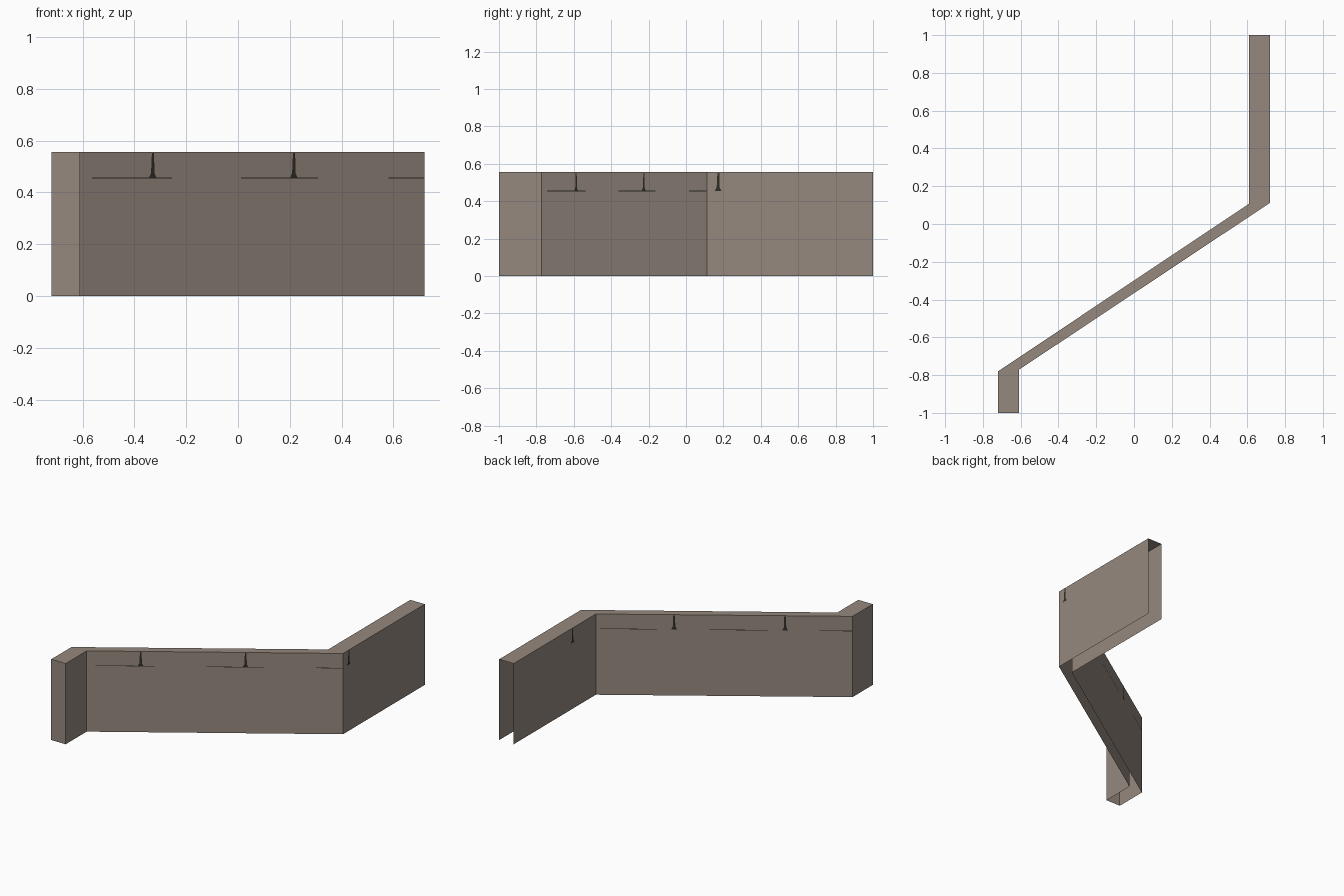
import bpy
from mathutils import Vector

if "Cube" in bpy.data.objects:
    bpy.data.objects.remove(bpy.data.objects["Cube"])

H = 0.555
LINE_Z = 0.455


def material(name, rgb):
    m = bpy.data.materials.new(name)
    m.diffuse_color = (*rgb, 1)
    m.use_nodes = True
    m.node_tree.nodes["Principled BSDF"].inputs["Base Color"].default_value = m.diffuse_color
    return m


stone = material("taupe stone", (0.30, 0.25, 0.21))
dark = material("dark brown", (0.03, 0.026, 0.02))


def mesh_object(name, verts, faces, mat):
    me = bpy.data.meshes.new(name)
    me.from_pydata(verts, [], faces)
    me.materials.append(mat)
    ob = bpy.data.objects.new(name, me)
    bpy.context.collection.objects.link(ob)
    return ob


# Wall shell: two plan lines, open underneath and at the back end
outer = [(-0.61, -1), (-0.61, -0.772), (0.72, 0.112), (0.72, 1)]
inner = [(-0.72, -1), (-0.72, -0.78), (0.61, 0.108), (0.61, 1)]
verts = [(x, y, z) for line in (outer, inner) for z in (0, H) for x, y in line]
faces = [(0, 4, 12, 8)]  # front end cap
for i in range(3):
    faces += [(i, i + 1, i + 5, i + 4),             # right-hand side
              (i + 9, i + 8, i + 12, i + 13),       # left-hand side
              (i + 4, i + 5, i + 13, i + 12)]       # top
mesh_object("wall_shell", verts, faces, stone)


def stain(name, a, b, side, profile):
    """Thin painted plate on the wall from a towards b; profile is (along, z)."""
    a, b = Vector(a), Vector(b)
    d = (b - a).normalized()
    n = Vector((d.y, -d.x)) * side * 0.002
    pts = [(*(a + d * s + n), z) for s, z in profile]
    f = tuple(range(len(pts)))
    mesh_object(name, pts, [f if side > 0 else f[::-1]], dark)


def streak(s):
    return [(s - .018, LINE_Z), (s + .018, LINE_Z), (s + .008, LINE_Z + .02),
            (s + .006, H - .003), (s - .004, H - .003), (s - .008, LINE_Z + .02)]


def seam(s0, s1):
    return [(s0, LINE_Z - .002), (s1, LINE_Z - .002),
            (s1, LINE_Z + .002), (s0, LINE_Z + .002)]


# Dark streaks and seams on both sides of the diagonal wall
k = 1.2  # length along the wall per unit of x
for line, side, x0, streaks, seams in (
        (outer, 1, -0.61, (-.33, .215), ((-.565, -.256), (.011, .309), (.58, .718))),
        (inner, -1, -0.72, (-.37, .206), ((-.718, -.549), (-.279, .024), (.294, .592)))):
    for x in streaks:
        stain("streak", line[1], line[2], side, streak((x - x0) * k))
    for a, b in seams:
        stain("seam", line[1], line[2], side, seam((a - x0) * k, (b - x0) * k))

# Streaks on the long back leg
stain("streak", outer[2], outer[3], 1, streak(0.06))
stain("streak", inner[2], inner[3], -1, streak(0.255))
